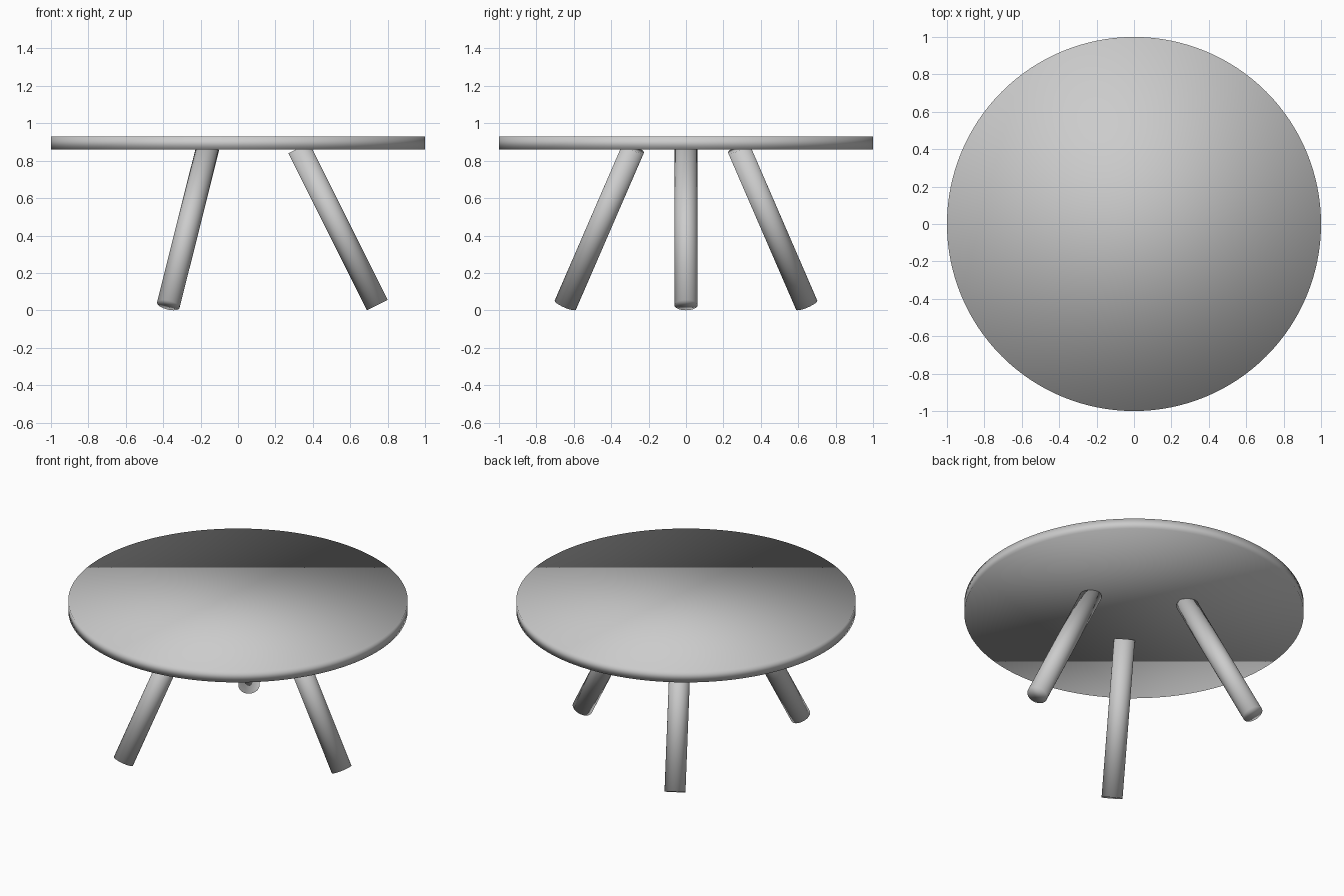
import bpy, math
from mathutils import Vector

if "Cube" in bpy.data.objects:
    bpy.data.objects.remove(bpy.data.objects["Cube"])

grey = bpy.data.materials.new("light_grey")
grey.diffuse_color = (0.6, 0.6, 0.6, 1)
grey.use_nodes = True
grey.node_tree.nodes["Principled BSDF"].inputs["Base Color"].default_value = grey.diffuse_color


def rod(name, start, end, radius, sides):
    """Fully smooth-shaded cylinder between two points."""
    a, b = Vector(start), Vector(end)
    d = b - a
    bpy.ops.mesh.primitive_cylinder_add(
        vertices=sides, radius=radius, depth=d.length, location=(a + b) / 2,
        rotation=d.to_track_quat('Z', 'Y').to_euler())
    ob = bpy.context.object
    ob.name = name
    ob.data.materials.append(grey)
    bpy.ops.object.shade_smooth()
    return ob


# Round top, shaded smooth across its rim
rod("table_top", (0, 0, 0.86), (0, 0, 0.928), 1.0, 128)

# Three splayed legs, one pointing to +x
for i in range(3):
    t = i * math.tau / 3
    c, s = math.cos(t), math.sin(t)
    rod(f"leg_{i + 1}", (0.745 * c, 0.745 * s, 0.028),
        (0.325 * c, 0.325 * s, 0.867), 0.062, 32)
